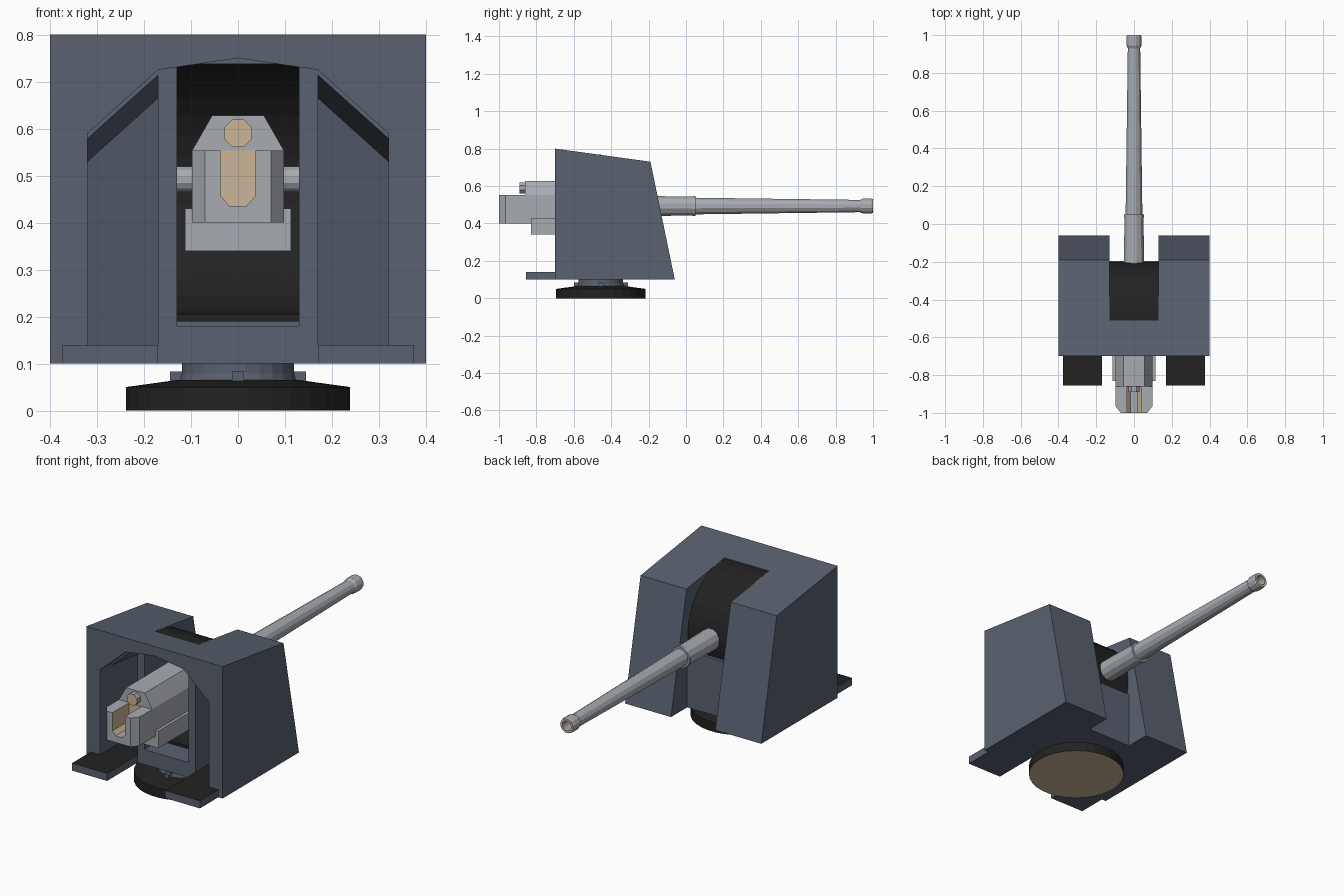
import bpy, bmesh, math
from mathutils import Vector

if "Cube" in bpy.data.objects:
    bpy.data.objects.remove(bpy.data.objects["Cube"])


def material(name, rgb):
    m = bpy.data.materials.new(name)
    m.use_nodes = True
    col = (*rgb, 1)
    m.diffuse_color = col
    m.node_tree.nodes["Principled BSDF"].inputs["Base Color"].default_value = col
    return m


BLUE = material("blue grey paint", (.10, .12, .16))
BLACK = material("black", (.016, .016, .016))
STEEL = material("light steel", (.39, .41, .44))
TAN = material("tan brass", (.60, .46, .31))


def loft(name, rings, mat, second=None):
    """Closed solid through rings of equal point count."""
    bm = bmesh.new()
    vs = [[bm.verts.new(p) for p in ring] for ring in rings]
    n = len(vs[0])
    for a, b in zip(vs, vs[1:]):
        for i in range(n):
            bm.faces.new((a[i], a[(i + 1) % n], b[(i + 1) % n], b[i]))
    bm.faces.new(vs[0])
    bm.faces.new(vs[-1])
    bmesh.ops.recalc_face_normals(bm, faces=bm.faces)
    me = bpy.data.meshes.new(name)
    bm.to_mesh(me)
    bm.free()
    me.materials.append(mat)
    if second:
        me.materials.append(second)
    ob = bpy.data.objects.new(name, me)
    bpy.context.collection.objects.link(ob)
    return ob


def prism_x(name, pts, x0, x1, mat, second=None):
    return loft(name, [[(x, y, z) for y, z in pts] for x in (x0, x1)], mat, second)


def prism_y(name, pts, y0, y1, mat, second=None):
    return loft(name, [[(x, y, z) for x, z in pts] for y in (y0, y1)], mat, second)


def box(name, x0, x1, y0, y1, z0, z1, mat, second=None):
    return prism_x(name, [(y0, z0), (y1, z0), (y1, z1), (y0, z1)], x0, x1, mat, second)


def turned(name, profile, axis, centre, sides, mat, second=None):
    """Lathe: profile holds (distance along axis, radius)."""
    rings = []
    for d, r in profile:
        ring = []
        for i in range(sides):
            t = math.tau * (i + .5) / sides
            c, s = r * math.cos(t), r * math.sin(t)
            p = {"x": (d, c, s), "y": (c, d, s), "z": (c, s, d)}[axis]
            ring.append(Vector(p) + Vector(centre))
        rings.append(ring)
    return loft(name, rings, mat, second)


def cut(ob, cutter):
    mod = ob.modifiers.new("cut", "BOOLEAN")
    mod.operation, mod.solver, mod.object = "DIFFERENCE", "EXACT", cutter
    bpy.context.view_layer.objects.active = ob
    bpy.ops.object.modifier_apply(modifier=mod.name)
    bpy.data.objects.remove(cutter)


def paint(ob, rule):
    for f in ob.data.polygons:
        f.material_index = 1 if rule(f.center, f.normal) else 0


def mirrored(pts):
    return pts + [(-x, z) for x, z in reversed(pts) if x]


# Shield: a wedge-sided house with a barrel slot and an open crew side
shield = prism_x("shield", [(-.70, .10), (-.06, .10), (-.19, .73), (-.70, .80)],
                 -.4, .4, BLUE, BLACK)
slot = [(-.51, .9), (-.51, .745), (-.63, .735), (-.63, .18), (-.215, .18), (-.215, .40),
        (-.195, .40), (-.195, .05), (.1, .05), (.1, .9)]
cut(shield, prism_x("slot_cutter", slot, -.13, .13, BLUE))
opening = mirrored([(0, .75), (.17, .725), (.32, .59), (.32, .14)])
cut(shield, prism_y("opening_cutter", opening, -.72, -.60, BLUE))
cut(shield, box("gap_cutter", -.17, .17, -.72, -.60, .05, .2, BLUE))
for side in (1, -1):
    front, back = [], []
    for x, z in ((.17, .725), (.32, .59), (.32, .14), (.17, .14)):
        low = z - .06 if z > .5 else z
        front.append((side * x, -.61, z - .01 if z > .5 else z))
        back.append((side * x, -.09 - .206 * low, low))
    cut(shield, loft("pocket_cutter", [front, back], BLUE))
paint(shield, lambda c, n: n.z > .9 and c.z < .15)

# Crew footplates
for side, label in ((1, "left"), (-1, "right")):
    plate = box(label + "_footplate", side * .17, side * .375, -.855, -.70, .10, .14, BLUE, BLACK)
    paint(plate, lambda c, n: n.z > .9)

# Base ring, pedestal and its lugs
CENTRE = (0, -.455, 0)
base = turned("base_ring", [(0, .24), (.05, .24), (.065, .13)], "z", CENTRE, 32, BLACK, TAN)
paint(base, lambda c, n: n.z < -.9)
turned("pedestal", [(.06, .125), (.08, .12), (.12, .12)], "z", CENTRE, 24, BLUE)
for i in range(4):
    lug = box("pedestal_lug", .11, .145, -.013, .013, .06, .083, BLUE)
    lug.location = CENTRE
    lug.rotation_euler.z = i * math.pi / 2

# Curved blast screen that follows the elevating gun
arc = [math.radians(94 - i * 184 / 18) for i in range(19)]
screen = [(-.49 + r * math.cos(t), .48 + r * math.sin(t))
          for r, steps in ((.29, arc), (.275, arc[::-1])) for t in steps]
prism_x("blast_screen", screen, -.13, .13, BLACK)

# Barrel with sleeve, collar, muzzle swell and bore
AXIS = (0, 0, .493)
barrel = turned("barrel", [(-.30, .057), (.035, .052), (.035, .056), (.05, .056), (.05, .046),
                           (.93, .034), (.945, .041), (.99, .041), (1, .038),
                           (1, .026), (.85, .026)], "y", AXIS, 12, STEEL, TAN)
paint(barrel, lambda c, n: n.y > .9 and c.y > .99)

# Receiver, cradle and trunnions
prism_y("receiver", mirrored([(.098, .40), (.098, .553), (.055, .628)]), -.86, -.28, STEEL)
box("cradle", -.113, .113, -.83, -.35, .34, .43, STEEL)
turned("trunnions", [(-.14, .028), (.14, .028)], "x", (0, -.5, .492), 12, STEEL)

# Breech block with chamfered corners and a loading notch
plan = [(.07, -1.0), (.098, -.965), (.098, -.85)]
plan += [(-x, y) for x, y in reversed(plan)]
breech = loft("breech_block", [[(x, y, z) for x, y in plan] for z in (.40, .553)], STEEL, TAN)
notch = mirrored([(.018, .435), (.037, .457), (.037, .60)])
cut(breech, prism_y("notch_cutter", notch, -1.1, -.862, STEEL))
paint(breech, lambda c, n: abs(c.x) < .04 and c.z > .43 and -.99 < c.y < -.855 and n.z < .95)

# Recoil cylinder end above the breech
recoil = turned("recoil_cylinder", [(-.89, .032), (-.80, .032)], "y", (0, 0, .59), 8, STEEL, TAN)
paint(recoil, lambda c, n: n.y < -.9)
